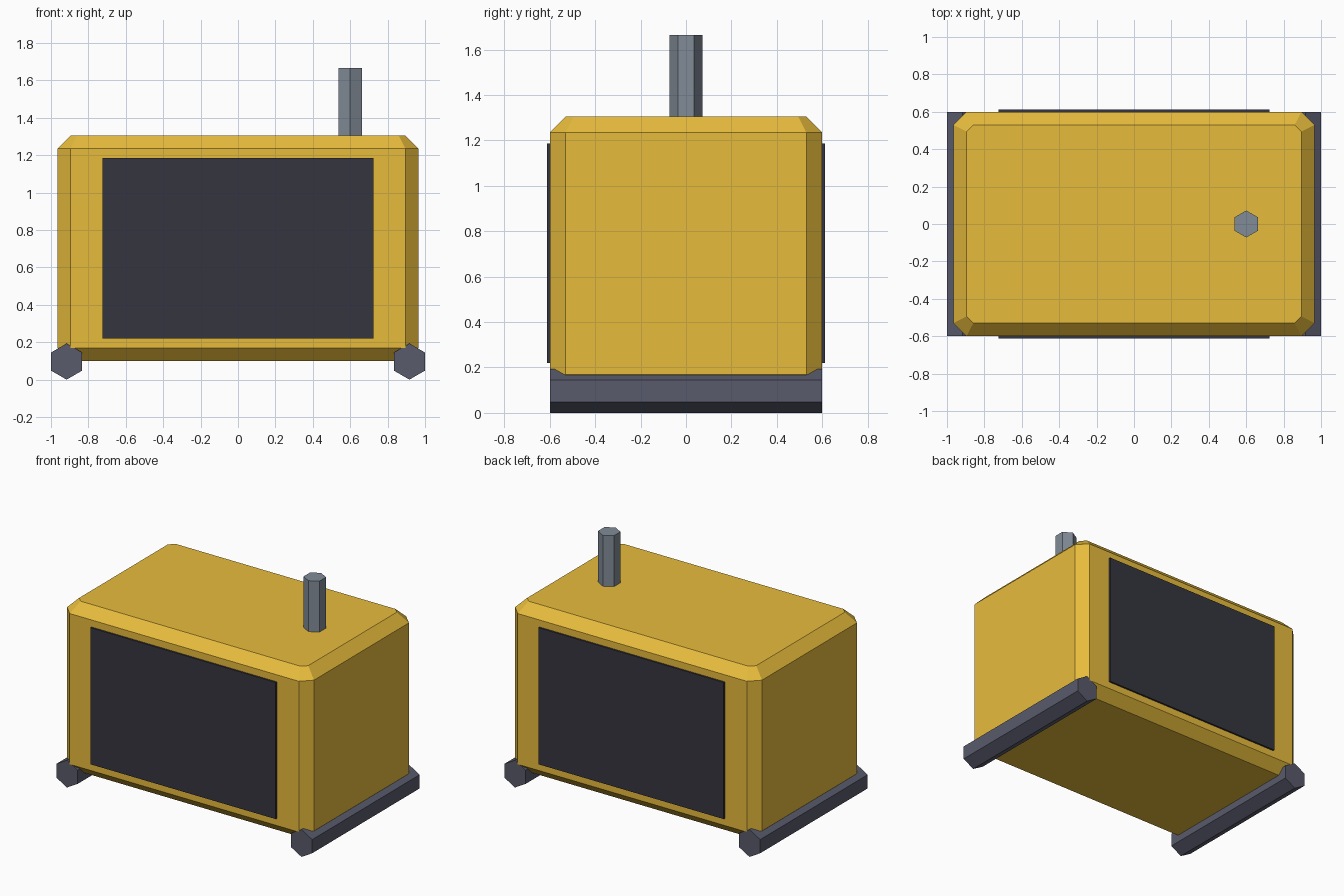
import bpy
import bmesh
from math import cos, sin, pi
from mathutils import Matrix

default = bpy.data.objects.get("Cube")
if default:
    bpy.data.objects.remove(default)


def material(name, rgb):
    mat = bpy.data.materials.new(name)
    mat.use_nodes = True
    colour = (*rgb, 1)
    mat.diffuse_color = colour
    mat.node_tree.nodes["Principled BSDF"].inputs["Base Color"].default_value = colour
    return mat


def finish(name, bm, mat):
    bmesh.ops.recalc_face_normals(bm, faces=bm.faces)
    mesh = bpy.data.meshes.new(name)
    bm.to_mesh(mesh)
    bm.free()
    mesh.materials.append(mat)
    obj = bpy.data.objects.new(name, mesh)
    bpy.context.collection.objects.link(obj)
    return obj


def loft(name, rings, mat):
    """Skin a stack of matching closed rings and cap both ends."""
    bm = bmesh.new()
    loops = [[bm.verts.new(p) for p in ring] for ring in rings]
    for a, b in zip(loops, loops[1:]):
        for i in range(len(a)):
            j = (i + 1) % len(a)
            bm.faces.new((a[i], a[j], b[j], b[i]))
    bm.faces.new(loops[0])
    bm.faces.new(loops[-1])
    return finish(name, bm, mat)


def cut_corner_rectangle(hx, hy, cut, z):
    """Rectangle with clipped corners, counter-clockwise."""
    return [(hx, cut - hy, z), (hx, hy - cut, z),
            (hx - cut, hy, z), (cut - hx, hy, z),
            (-hx, hy - cut, z), (-hx, cut - hy, z),
            (cut - hx, -hy, z), (hx - cut, -hy, z)]


def box(name, size, centre, mat):
    bm = bmesh.new()
    bmesh.ops.create_cube(bm, size=1,
                          matrix=Matrix.Translation(centre) @ Matrix.Diagonal((*size, 1)))
    return finish(name, bm, mat)


yellow = material("yellow paint", (0.8, 0.5, 0.045))
panel_dark = material("dark panel", (0.036, 0.036, 0.05))
skid_grey = material("blue grey skid", (0.1, 0.103, 0.147))
pipe_grey = material("steel grey pipe", (0.22, 0.26, 0.31))

# Housing with chamfered edges
HX, HY, CUT = 0.965, 0.6, 0.07
BOTTOM, TOP = 0.1, 1.305
inner = (HX - CUT, HY - CUT, 0.036)
outer = (HX, HY, CUT)
loft("housing", [cut_corner_rectangle(*inner, BOTTOM),
                 cut_corner_rectangle(*outer, BOTTOM + CUT),
                 cut_corner_rectangle(*outer, TOP - CUT),
                 cut_corner_rectangle(*inner, TOP)], yellow)

# Dark panels on the front and back
for label, side in (("front", -1), ("back", 1)):
    box(label + "_panel", (1.448, 0.03, 0.965), (0, side * 0.598, 0.703), panel_dark)

# Hexagonal skids along both lower edges
R = 0.0965
for label, side in (("left", 1), ("right", -1)):
    rings = [[(side * 0.9165 + R * sin(k * pi / 3), y, R + R * cos(k * pi / 3))
              for k in range(6)] for y in (-HY, HY)]
    loft(label + "_skid", rings, skid_grey)

# Hexagonal exhaust pipe
rings = [[(0.6 + 0.072 * sin(k * pi / 3), 0.072 * cos(k * pi / 3), z)
          for k in range(6)] for z in (TOP - 0.04, 1.665)]
loft("exhaust_pipe", rings, pipe_grey)
